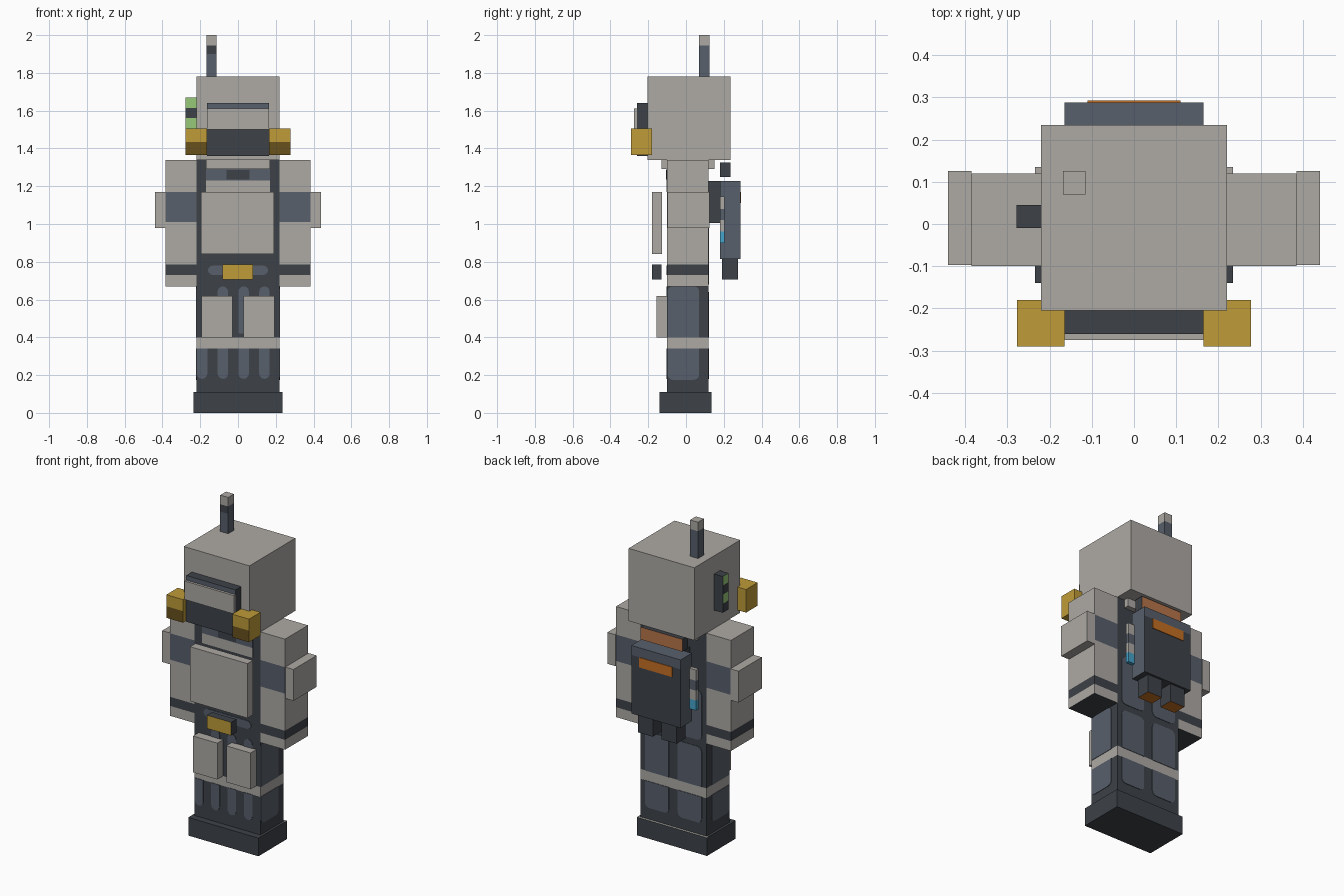
import bpy, bmesh, math
from mathutils import Vector

cube = bpy.data.objects.get("Cube")
if cube:
    bpy.data.objects.remove(cube, do_unlink=True)

COLOURS = {
    "light_grey": (0.42, 0.40, 0.375),
    "slate": (0.098, 0.117, 0.150),
    "charcoal": (0.047, 0.054, 0.065),
    "gold": (0.52, 0.33, 0.04),
    "dark_gold": (0.14, 0.085, 0.012),
    "green": (0.31, 0.58, 0.19),
    "blue": (0.06, 0.37, 0.60),
    "orange": (0.56, 0.16, 0.017),
    "copper": (0.48, 0.18, 0.07),
}
MATS = {}
for key, rgb in COLOURS.items():
    m = bpy.data.materials.new(key)
    m.use_nodes = True
    m.diffuse_color = (*rgb, 1)
    m.node_tree.nodes["Principled BSDF"].inputs["Base Color"].default_value = (*rgb, 1)
    MATS[key] = m


def finish(name, bm, rule):
    """Paint every face by rule(centre, normal) and link the object."""
    bmesh.ops.recalc_face_normals(bm, faces=bm.faces)
    mesh = bpy.data.meshes.new(name)
    used = []
    for f in bm.faces:
        f.normal_update()
        key = rule(f.calc_center_median(), f.normal) if callable(rule) else rule
        if key not in used:
            used.append(key)
            mesh.materials.append(MATS[key])
        f.material_index = used.index(key)
    bm.to_mesh(mesh)
    bm.free()
    ob = bpy.data.objects.new(name, mesh)
    bpy.context.collection.objects.link(ob)


def box(name, x, y, z, rule, cuts=(), axis=2):
    """Box from ranges, optionally cut along an axis for colour bands."""
    bm = bmesh.ops.create_cube  # primitive
    mesh = bmesh.new()
    bm(mesh, size=1)
    for v in mesh.verts:
        v.co = [r[0] if c < 0 else r[1] for c, r in zip(v.co, (x, y, z))]
    normal = Vector((0, 0, 0))
    normal[axis] = 1
    for c in cuts:
        bmesh.ops.bisect_plane(mesh, geom=mesh.verts[:] + mesh.edges[:] + mesh.faces[:],
                               plane_co=normal * c, plane_no=normal)
    finish(name, mesh, rule)


def pair(name, x, y, z, rule, cuts=()):
    box("left_" + name, x, y, z, rule, cuts)
    box("right_" + name, (-x[1], -x[0]), y, z, rule, cuts)


def bands(*steps):
    """Rule from (upper height, colour) pairs."""
    return lambda c, n: next((k for top, k in steps if c.z < top), steps[-1][1])


def patch(name, u, z, place, round_low=True, round_high=False, r=0.028):
    """Thin painted panel with rounded ends; place(u, z, depth) maps to space."""
    r = min(r, (u[1] - u[0]) / 2)
    pts = []
    for i, (cu, cz, soft) in enumerate(((u[1] - r, z[1] - r, round_high), (u[0] + r, z[1] - r, round_high),
                                        (u[0] + r, z[0] + r, round_low), (u[1] - r, z[0] + r, round_low))):
        for a in ((0, 30, 60, 90) if soft else (45,)):
            t = math.radians(a + 90 * i)
            k = r if soft else r * math.sqrt(2)
            pts.append((cu + k * math.cos(t), cz + k * math.sin(t)))
    bm = bmesh.new()
    face = bm.faces.new([bm.verts.new(place(p, q, 0.0)) for p, q in pts])
    ext = bmesh.ops.extrude_face_region(bm, geom=[face])
    step = Vector(place(0, 0, 0.003)) - Vector(place(0, 0, 0))
    bmesh.ops.translate(bm, vec=step, verts=[g for g in ext["geom"] if isinstance(g, bmesh.types.BMVert)])
    finish(name, bm, "slate")


FRONT, BACK, SIDE = -0.10, 0.12, 0.22
DEPTH = (FRONT, BACK)
on_front = lambda u, z, d: (u, FRONT - d, z)
on_back = lambda u, z, d: (u, BACK + d, z)
on_left = lambda u, z, d: (SIDE + d, u, z)
on_right = lambda u, z, d: (-SIDE - d, u, z)

# Body and legs with a light band round the knees
box("body", (-SIDE, SIDE), DEPTH, (0.1, 1.34),
    bands((0.34, "charcoal"), (0.40, "light_grey"), (2, "charcoal")), (0.34, 0.40))

# Boots with a light rim at the heel
box("boots", (-0.235, 0.235), (-0.14, 0.135), (0, 0.11),
    lambda c, n: "light_grey" if n.z > 0.5 and c.y > BACK else "charcoal", (BACK,), 1)

# Painted folds on the trousers
for i in range(4):
    x0 = -0.218 + i * 0.11
    patch("shin_fold_%d" % i, (x0, x0 + 0.056), (0.18, 0.34), on_front)
    if i:
        patch("thigh_fold_%d" % i, (x0, x0 + 0.056), (0.42, 0.67), on_front, False, True)
for tag, place in (("left", on_left), ("right", on_right)):
    patch(tag + "_shin_side", (-0.098, 0.07), (0.175, 0.34), place)
    patch(tag + "_thigh_side", (-0.098, 0.07), (0.40, 0.67), place, False, True)
for tag, u in (("left", (0.03, 0.19)), ("right", (-0.19, -0.03))):
    patch(tag + "_calf_back", u, (0.18, 0.34), on_back)
    patch(tag + "_thigh_back", u, (0.40, 0.64), on_back, False, True)
    patch(tag + "_waist_back", u, (0.68, 0.98), on_back, True, True)
patch("belt_panel", (-0.16, 0.16), (0.73, 0.78), on_front, True, True)

# Chest paint
box("neck_panel", (-0.17, 0.17), (-0.103, FRONT), (1.17, 1.29),
    lambda c, n: "light_grey" if c.z < 1.23 else "slate", (1.23,))
box("neck_clip", (-0.06, 0.06), (-0.106, FRONT), (1.235, 1.285), "charcoal")

# Collar, chest plate, buckle and knee pads
box("collar", (-0.17, 0.17), (-0.13, 0.15), (1.29, 1.34), "light_grey")
box("chest_plate", (-0.195, 0.19), (-0.18, -0.128), (0.84, 1.17), "light_grey")
box("belt_buckle", (-0.083, 0.08), (-0.18, -0.13), (0.705, 0.785),
    lambda c, n: "gold" if n.y < -0.5 else "charcoal")
pair("knee_pad", (0.03, 0.193), (-0.155, FRONT), (0.40, 0.62), "light_grey")


# Arms: cuff stripe all round, elbow panel on front and back
def sleeve(c, n):
    if n.z < -0.5 or 0.73 < c.z < 0.785:
        return "charcoal"
    if 1.01 < c.z < 1.17 and abs(n.y) > 0.5:
        return "slate"
    return "light_grey"


pair("arm", (SIDE, 0.385), DEPTH, (0.67, 1.34), sleeve, (0.73, 0.785, 1.01, 1.17))
pair("elbow_guard", (0.385, 0.44), (-0.097, 0.125), (0.98, 1.17), "light_grey")

# Head, visor and filters
box("head", (-SIDE, SIDE), (-0.205, 0.235), (1.34, 1.78), "light_grey")
box("visor", (-0.165, 0.165), (-0.26, -0.205), (1.36, 1.64),
    lambda c, n: "slate" if c.z > 1.6 and n.y < -0.5 else "charcoal", (1.61,))
box("visor_shield", (-0.165, 0.165), (-0.275, -0.26), (1.50, 1.612), "light_grey")
pair("filter", (0.165, 0.277), (-0.29, -0.18), (1.365, 1.505),
     lambda c, n: "dark_gold" if n.y < -0.5 and c.z < 1.435 else "gold", (1.435,))

# Antenna and side lamp
box("antenna", (-0.168, -0.115), (0.07, 0.125), (1.78, 2.0),
    lambda c, n: "light_grey" if c.z > 1.945 else
    "charcoal" if c.z > 1.9 and n.y < -0.5 else "slate", (1.9, 1.945))
box("side_lamp", (-0.278, -SIDE), (-0.01, 0.045), (1.45, 1.67),
    lambda c, n: "green" if (n.y < -0.5 or n.x < -0.5) and (c.z > 1.615 or 1.505 < c.z < 1.56)
    else "charcoal", (1.505, 1.56, 1.615))

# Backpack with mount, handle, label, tanks and hoses
box("backpack", (-0.165, 0.165), (0.18, 0.288), (0.815, 1.227),
    lambda c, n: "charcoal" if n.z < -0.5 or (n.y > 0.5 and c.z < 1.17) else "slate", (1.17,))
box("backpack_label", (-0.11, 0.11), (0.288, 0.292), (1.11, 1.17), "orange")
box("backpack_mount", (-0.11, 0.11), (BACK, 0.18), (1.005, 1.227), "charcoal")
box("backpack_handle", (-0.14, 0.14), (0.18, 0.235), (1.25, 1.325),
    lambda c, n: "copper" if n.y > 0.5 else "charcoal")
pair("tank", (0.03, 0.13), (0.19, 0.275), (0.705, 0.815),
     lambda c, n: "orange" if n.z < -0.5 else "charcoal")
pair("hose", (0.165, 0.21), (0.18, 0.203), (0.90, 1.145),
     bands((0.96, "blue"), (1.02, "light_grey"), (1.08, "slate"), (2, "light_grey")), (0.96, 1.02, 1.08))
